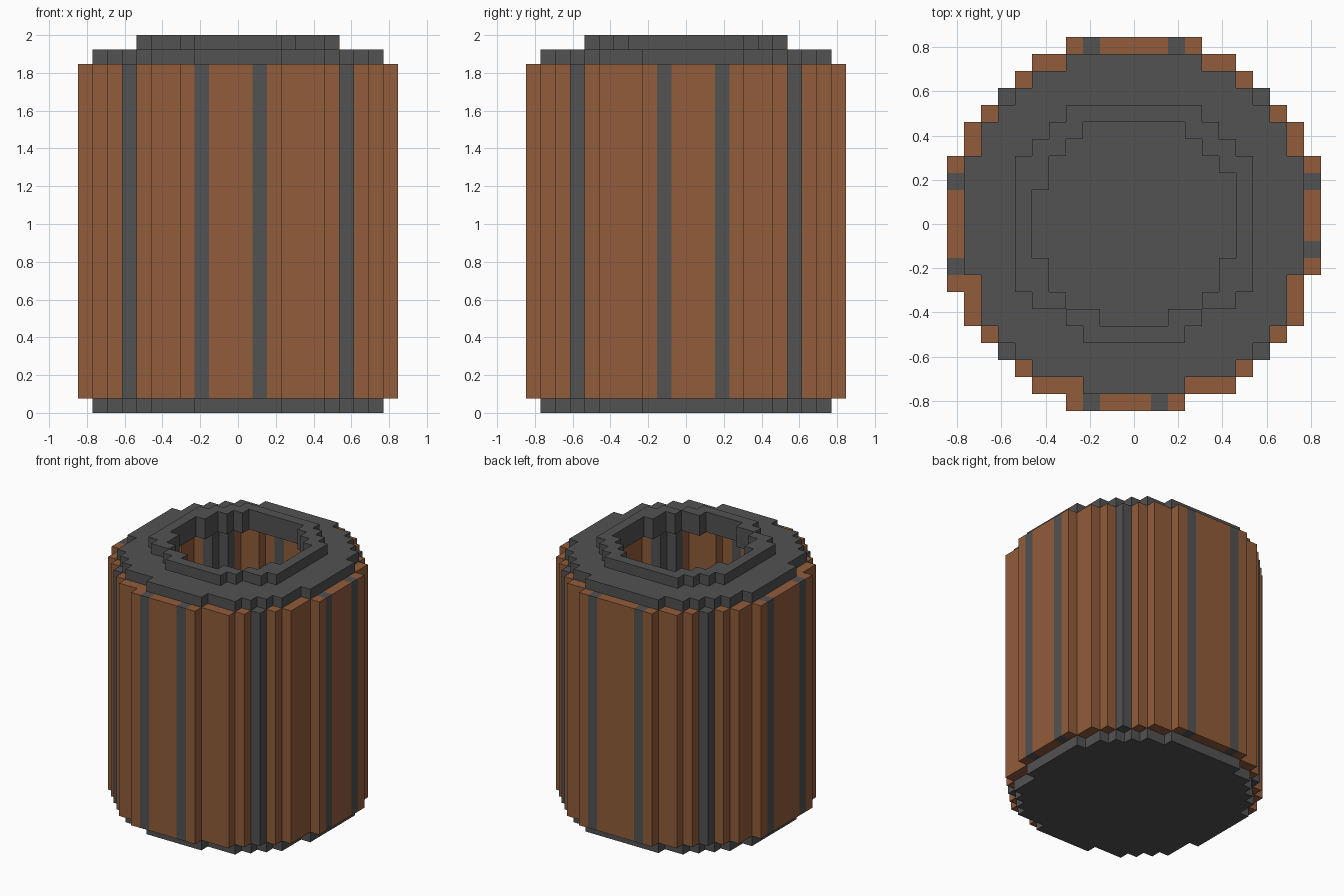
import bpy, bmesh, math

cube = bpy.data.objects.get("Cube")
if cube:
    bpy.data.objects.remove(cube, do_unlink=True)

U = 1 / 13  # block size


def material(name, rgb):
    m = bpy.data.materials.new(name)
    m.use_nodes = True
    m.diffuse_color = (*rgb, 1)
    m.node_tree.nodes["Principled BSDF"].inputs["Base Color"].default_value = (*rgb, 1)
    return m


iron = material("dark_iron", (0.084, 0.084, 0.084))
wood = material("brown_wood", (0.285, 0.107, 0.043))


def rows(top_down, top):
    """Cells from rows of (left, right) extents, listed downwards from row 'top'."""
    return {(x, top - i) for i, (a, b) in enumerate(top_down) for x in range(a, b)}


def disc(widths):
    """Symmetric disc from half widths, listed outwards from the middle row."""
    return {(x, y) for k, w in enumerate(widths) for x in range(-w, w) for y in (k, -k - 1)}


def build(name, cells, z0, z1, mats, rule=lambda c: 0):
    """Extrude a set of grid cells between two heights; rule picks each cell's colour."""
    bm = bmesh.new()

    def quad(pts, mat):
        f = bm.faces.new([bm.verts.new((x * U, y * U, z * U)) for x, y, z in pts])
        f.material_index = mat

    for x, y in sorted(cells):
        mat = rule((x, y))
        ring = [(x, y), (x + 1, y), (x + 1, y + 1), (x, y + 1)]
        quad([(*p, z1) for p in ring], mat)
        quad([(*p, z0) for p in reversed(ring)], mat)
        for i, (dx, dy) in enumerate([(0, -1), (1, 0), (0, 1), (-1, 0)]):
            if (x + dx, y + dy) not in cells:
                a, b = ring[i], ring[(i + 1) % 4]
                quad([(*a, z0), (*b, z0), (*b, z1), (*a, z1)], mat)
    # join flat neighbours of one colour into larger faces
    bmesh.ops.remove_doubles(bm, verts=bm.verts, dist=1e-5)
    bmesh.ops.dissolve_limit(bm, angle_limit=math.radians(1), verts=bm.verts,
                             edges=bm.edges, delimit={'MATERIAL'})
    me = bpy.data.meshes.new(name)
    bm.to_mesh(me)
    bm.free()
    for m in mats:
        me.materials.append(m)
    ob = bpy.data.objects.new(name, me)
    bpy.context.collection.objects.link(ob)
    return ob


# Plan shapes: full barrel, inner plate, raised rim and its opening
barrel = disc([11] * 4 + [10, 10, 9, 8, 7, 6, 4]) - {(3, -11), (10, -4)}
plate = disc([10] * 4 + [9, 9, 8, 7, 6, 4]) - {(3, -10), (-4, -10), (9, -4), (-10, -4)}
rim = rows([(-4, 4), (-5, 5), (-6, 6)] + [(-7, 7)] * 8 + [(-6, 6), (-4, 4), (-3, 3)], 6)
hole = rows([(-3, 3), (-4, 4), (-5, 5), (-5, 6)] + [(-6, 6)] * 4
            + [(-5, 5)] * 2 + [(-4, 4), (-2, 2)], 5)

# Iron bands: eight thin staves on the flat sides and four corner posts
bands = {(-3, 10), (2, 10), (-3, -11), (1, -11), (-11, 2), (-11, -3), (10, 2), (10, -2)}
bands |= {(x, y) for x in (-8, 7) for y in (-8, 7)}
braces = {(x, y) for a, b in ((7, 6), (6, 7)) for x in (a, -a - 1) for y in (b, -b - 1)}

build("base_plate", plate, 0, 1, [iron])
build("stave_wall", (barrel - plate) | braces, 1, 24, [wood, iron],
      lambda c: int(c in bands or c in braces))
build("top_plate", plate - hole, 24, 25, [iron])
build("top_rim", rim - hole, 25, 26, [iron])
